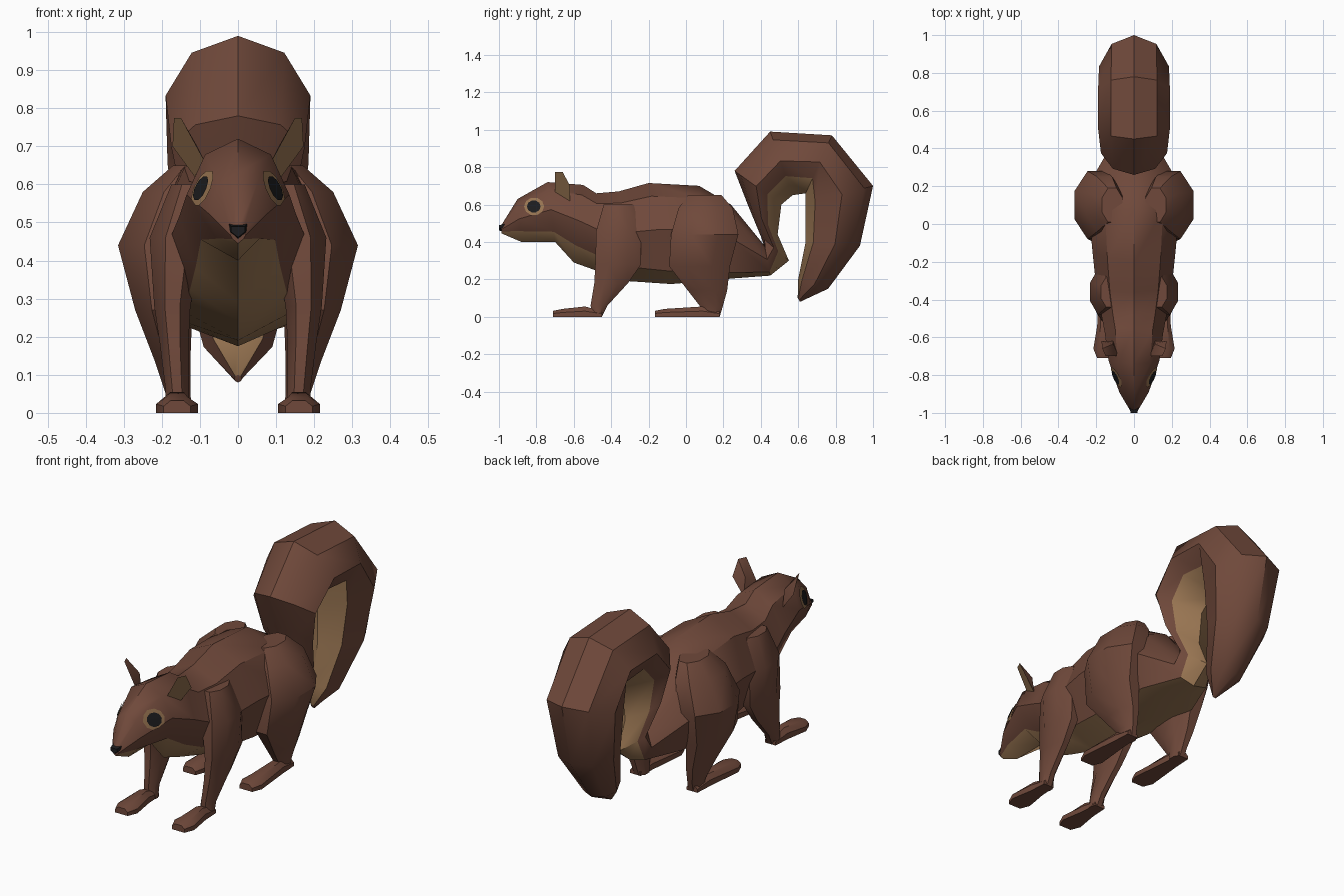
import bpy, bmesh, math
from mathutils import Vector
from mathutils.bvhtree import BVHTree

if "Cube" in bpy.data.objects:
    bpy.data.objects.remove(bpy.data.objects["Cube"])


def material(name, rgb):
    m = bpy.data.materials.new(name)
    m.diffuse_color = (*rgb, 1)
    m.use_nodes = True
    m.node_tree.nodes["Principled BSDF"].inputs["Base Color"].default_value = m.diffuse_color
    return m


BROWN = material("brown fur", (0.16, 0.066, 0.043))
TAN = material("tan fur", (0.32, 0.18, 0.085))
BLACK = material("black", (0.012, 0.012, 0.013))


def finish(bm, name, mats, mirror=False, fix_normals=True):
    if fix_normals:
        bmesh.ops.recalc_face_normals(bm, faces=bm.faces)
    me = bpy.data.meshes.new(name)
    bm.to_mesh(me)
    bm.free()
    for m in mats:
        me.materials.append(m)
    ob = bpy.data.objects.new(name, me)
    bpy.context.collection.objects.link(ob)
    bpy.context.view_layer.objects.active = ob
    ob.select_set(True)
    bpy.ops.object.shade_smooth_by_angle(angle=math.radians(38))
    ob.select_set(False)
    if mirror:
        ob.modifiers.new("mirror", "MIRROR").use_mirror_merge = False
    return ob


def loft(rings, tan_sides=()):
    """Skin a list of equal-sized rings and cap both ends."""
    bm = bmesh.new()
    vs = [[bm.verts.new(p) for p in r] for r in rings]
    n = len(vs[0])
    for a, b in zip(vs, vs[1:]):
        for i in range(n):
            j = (i + 1) % n
            bm.faces.new((a[i], a[j], b[j], b[i])).material_index = int(i in tan_sides)
    bm.faces.new(vs[0])
    bm.faces.new(vs[-1])
    return bm


# Body and tail: one loft. Back point (y, z), belly point (y, z), half width, tan edge
sections = [
    (-.99, .485, -.985, .445, .02, .3),
    (-.90, .63, -.88, .40, .078, .25),
    (-.74, .72, -.70, .40, .135, .17),
    (-.55, .705, -.60, .29, .155, .22),
    (-.48, .66, -.46, .24, .175, .20),
    (-.36, .67, -.30, .19, .20, .16),
    (-.20, .715, -.08, .175, .22, .13),
    (.07, .70, .10, .19, .24, .10),
    (.24, .60, .25, .205, .22, .08),
    (.42, .38, .45, .22, .11, .12),
    (.40, .43, .55, .30, .10, .38),
    (.33, .60, .49, .44, .14, .32),
    (.26, .78, .51, .60, .175, .30),
    (.45, .99, .57, .65, .19, .30),
    (.78, .97, .64, .66, .19, .26),
    (1.0, .70, .64, .60, .185, .14),
    (.93, .38, .64, .40, .15, .14),
    (.76, .15, .60, .20, .09, .12),
    (.61, .08, .597, .10, .01, .20),
]


def body_ring(s):
    back, belly, w, t = Vector((0, *s[0:2])), Vector((0, *s[2:4])), s[4], s[5]
    half = [(0, 1), (.64, .87), (1, .54), (.72, t), (0, 0)]
    uv = half + [(-u, v) for u, v in half[3:0:-1]]
    return [belly.lerp(back, v) + Vector((u * w, 0, 0)) for u, v in uv]


body = loft([body_ring(s) for s in sections], tan_sides=(3, 4))
surface = BVHTree.FromBMesh(body)
finish(body, "body_and_tail", [BROWN, TAN])


# Legs: stacked octagons given by height and x, y extents
def leg_ring(z, x0, x1, y0, y1):
    k = 1 / math.cos(math.pi / 8)
    ang = [math.pi / 8 + i * math.pi / 4 for i in range(8)]
    return [((x0 + x1) / 2 + math.cos(a) * k * (x1 - x0) / 2,
             (y0 + y1) / 2 + math.sin(a) * k * (y1 - y0) / 2, z) for a in ang]


legs = {
    "front_leg": [(.60, .08, .175, -.44, -.28), (.46, .09, .232, -.48, -.24),
                  (.28, .125, .22, -.485, -.24), (.18, .13, .205, -.49, -.31),
                  (.06, .13, .19, -.51, -.42), (0, .125, .19, -.50, -.45)],
    "hind_leg": [(.65, .06, .17, .01, .19), (.58, .06, .25, -.04, .25),
                 (.44, .08, .315, -.08, .28), (.27, .12, .27, -.09, .235),
                 (.14, .125, .22, .01, .22), (.05, .125, .19, .08, .195),
                 (0, .12, .185, .10, .18)],
}
for name, rings in legs.items():
    finish(loft([leg_ring(*r) for r in rings]), name, [BROWN], mirror=True)


# Feet: tapered bars, wide at the toes
def foot_ring(y, w, z):
    x = .16
    return [(x - w, y, 0), (x + w, y, 0), (x + w, y, z * .55),
            (x + w * .5, y, z), (x - w * .5, y, z), (x - w, y, z * .55)]


for name, toe, heel in (("front_foot", -.71, -.45), ("hind_foot", -.165, .18)):
    rings = [(toe, .035, .032), (toe + .05, .055, .042),
             (heel - .09, .035, .055), (heel, .03, .03)]
    finish(loft([foot_ring(*r) for r in rings]), name, [BROWN], mirror=True)

# Ears: tan inner face, brown pointed back
bm = bmesh.new()
rim = [bm.verts.new(p) for p in ((.082, -.70, .65), (.15, -.70, .775), (.168, -.66, .775),
                                 (.172, -.62, .70), (.11, -.62, .615))]
tip = bm.verts.new((.11, -.635, .705))
bm.faces.new(rim).material_index = 1
for i in range(5):
    bm.faces.new((rim[i], rim[(i + 1) % 5], tip))
finish(bm, "ear", [BROWN, TAN], mirror=True)


# Eyes: discs draped over the head
def eye_disc(name, radius, lift, mat):
    bm = bmesh.new()

    def drape(r, a):
        y, z = -.81 + r * math.cos(a) * 1.12, .59 + r * math.sin(a)
        hit, normal, _, _ = surface.ray_cast(Vector((1, y, z)), Vector((-1, 0, 0)))
        return bm.verts.new(hit + Vector((lift, -lift * .5, 0)))

    n = 10
    mid = drape(0, 0)
    loops = [[drape(radius * f, 2 * math.pi * i / n) for i in range(n)] for f in (.5, 1)]
    for i in range(n):
        j = (i + 1) % n
        bm.faces.new((mid, loops[0][i], loops[0][j]))
        bm.faces.new((loops[0][i], loops[1][i], loops[1][j], loops[0][j]))
    finish(bm, name, [mat], mirror=True, fix_normals=False)


eye_disc("eye_ring", .048, .004, TAN)
eye_disc("eye", .033, .008, BLACK)

# Nose
nose = [[(x, y, z) for x, z in ((-w, .475 + h), (w, .475 + h), (w, .475), (0, .475 - h), (-w, .475))]
        for y, w, h in ((-1.0, .018, .014), (-.968, .024, .022))]
finish(loft(nose), "nose", [BLACK])
